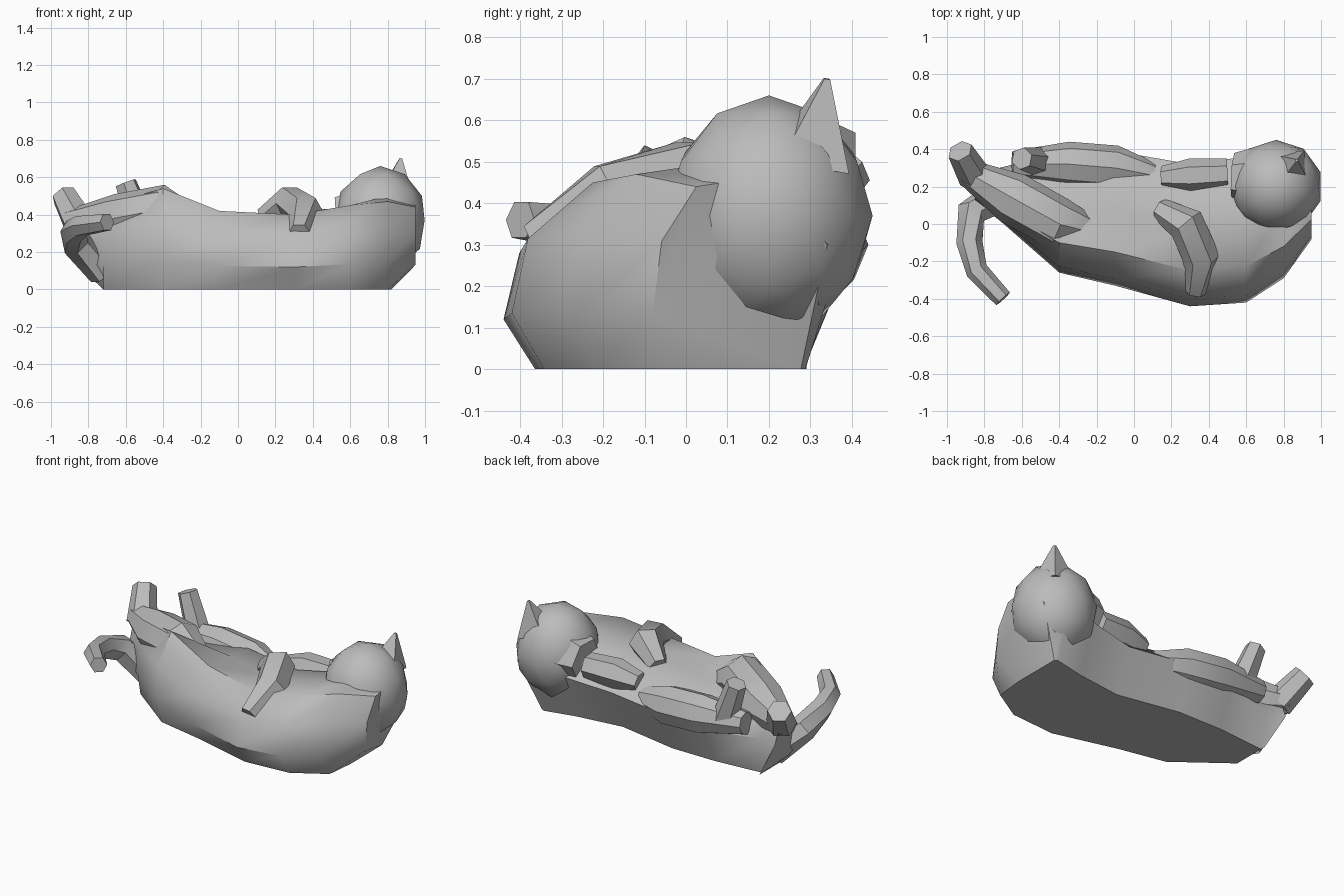
import bpy, bmesh, math
from mathutils import Matrix, Vector

default_cube = bpy.data.objects.get("Cube")
if default_cube:
    bpy.data.objects.remove(default_cube, do_unlink=True)

clay = bpy.data.materials.new("grey_clay")
clay.use_nodes = True
clay.diffuse_color = (0.5, 0.5, 0.5, 1)
clay.node_tree.nodes["Principled BSDF"].inputs["Base Color"].default_value = clay.diffuse_color


def finish(name, bm):
    """Turn a bmesh into a shaded object with the shared material."""
    bmesh.ops.recalc_face_normals(bm, faces=bm.faces)
    mesh = bpy.data.meshes.new(name)
    bm.to_mesh(mesh)
    bm.free()
    mesh.materials.append(clay)
    part = bpy.data.objects.new(name, mesh)
    bpy.context.collection.objects.link(part)
    bpy.ops.object.select_all(action="DESELECT")
    bpy.context.view_layer.objects.active = part
    part.select_set(True)
    bpy.ops.object.shade_smooth_by_angle(angle=math.radians(40))


def loft(name, rings):
    """Skin a row of equal closed rings and cap both ends."""
    bm = bmesh.new()
    rows = [[bm.verts.new(point) for point in ring] for ring in rings]
    for this_row, next_row in zip(rows, rows[1:]):
        for i in range(len(this_row)):
            bm.faces.new((this_row[i - 1], this_row[i], next_row[i], next_row[i - 1]))
    bm.faces.new(rows[0])
    bm.faces.new(rows[-1])
    finish(name, bm)


def limb(name, *joints, sides=6):
    """Faceted tube through joints given as x, y, z and radius."""
    centres = [Vector(joint[:3]) for joint in joints]
    last = len(joints) - 1
    rings = []
    for i, centre in enumerate(centres):
        along = (centres[min(i + 1, last)] - centres[max(i - 1, 0)]).normalized()
        side = along.cross(Vector((0, 0, 1))).normalized()
        up = side.cross(along)
        radius = joints[i][3]
        angles = [math.tau * k / sides for k in range(sides)]
        rings.append([centre + radius * (side * math.cos(a) + up * math.sin(a)) for a in angles])
    loft(name, rings)


def ball(name, centre, radii):
    """Low-poly ellipsoid."""
    bm = bmesh.new()
    placement = Matrix.Translation(centre) @ Matrix.Diagonal((*radii, 1))
    bmesh.ops.create_icosphere(bm, subdivisions=2, radius=1, matrix=placement)
    finish(name, bm)


def torso_point(x, middle, half, front_height, height, u, v):
    """Place one outline point; the flat underside stops short of both ends."""
    if v == 0:
        x = max(-0.72, min(x, 0.82))
    top = front_height if u < 0 else height
    return (x, middle + half * u, top * v)


# Torso: one flat-bottomed outline scaled along the back, raised at the front hip
outline = [(-0.8, 0), (-1, 0.3), (-0.9, 0.7), (-0.5, 1), (0.1, 1), (0.6, 0.95), (1, 0.65), (0.7, 0)]
stations = [  # x, middle y, half width, front height, height
    (-0.85, 0.22, 0.1, 0.41, 0.36),
    (-0.72, 0.16, 0.14, 0.45, 0.36),
    (-0.4, 0.06, 0.32, 0.54, 0.36),
    (-0.1, 0.03, 0.36, 0.42, 0.4),
    (0.3, -0.06, 0.38, 0.4, 0.4),
    (0.6, -0.03, 0.39, 0.45, 0.45),
    (0.8, 0.05, 0.34, 0.47, 0.5),
    (0.95, 0.13, 0.21, 0.44, 0.46),
]
loft("torso", [[torso_point(*station, u, v) for u, v in outline] for station in stations])

# Head
ball("head", (0.76, 0.2, 0.37), (0.25, 0.25, 0.29))
limb("ear", (0.84, 0.3, 0.5, 0.12), (0.87, 0.34, 0.7, 0.01), sides=4)
limb("muzzle", (0.75, 0.24, 0.4, 0.2), (0.53, 0.25, 0.38, 0.13))

# Forelegs folded on the chest
limb("front_foreleg", (0.14, 0.08, 0.38, 0.06), (0.28, 0, 0.46, 0.1),
     (0.36, -0.18, 0.41, 0.1), (0.33, -0.36, 0.3, 0.06))
limb("back_foreleg", (0.15, 0.25, 0.34, 0.06), (0.3, 0.26, 0.36, 0.09), (0.5, 0.27, 0.36, 0.08))

# Hind legs with raised paws
limb("front_thigh", (-0.9, 0.28, 0.36, 0.07), (-0.65, 0.14, 0.37, 0.14),
     (-0.4, 0, 0.42, 0.14), (-0.2, -0.05, 0.34, 0.07), sides=8)
limb("front_hind_paw", (-0.85, 0.25, 0.35, 0.09), (-0.93, 0.39, 0.5, 0.07))
limb("back_thigh", (-0.65, 0.32, 0.32, 0.07), (-0.35, 0.32, 0.3, 0.12),
     (-0.1, 0.3, 0.28, 0.12), (0.1, 0.26, 0.26, 0.07), sides=8)
limb("back_hind_paw", (-0.5, 0.33, 0.3, 0.08), (-0.6, 0.35, 0.57, 0.06))

# Tail curling forward
limb("tail", (-0.72, 0.15, 0.1, 0.09), (-0.87, 0.06, 0.25, 0.08), (-0.88, -0.1, 0.31, 0.07),
     (-0.84, -0.25, 0.34, 0.06), (-0.7, -0.4, 0.36, 0.05))
